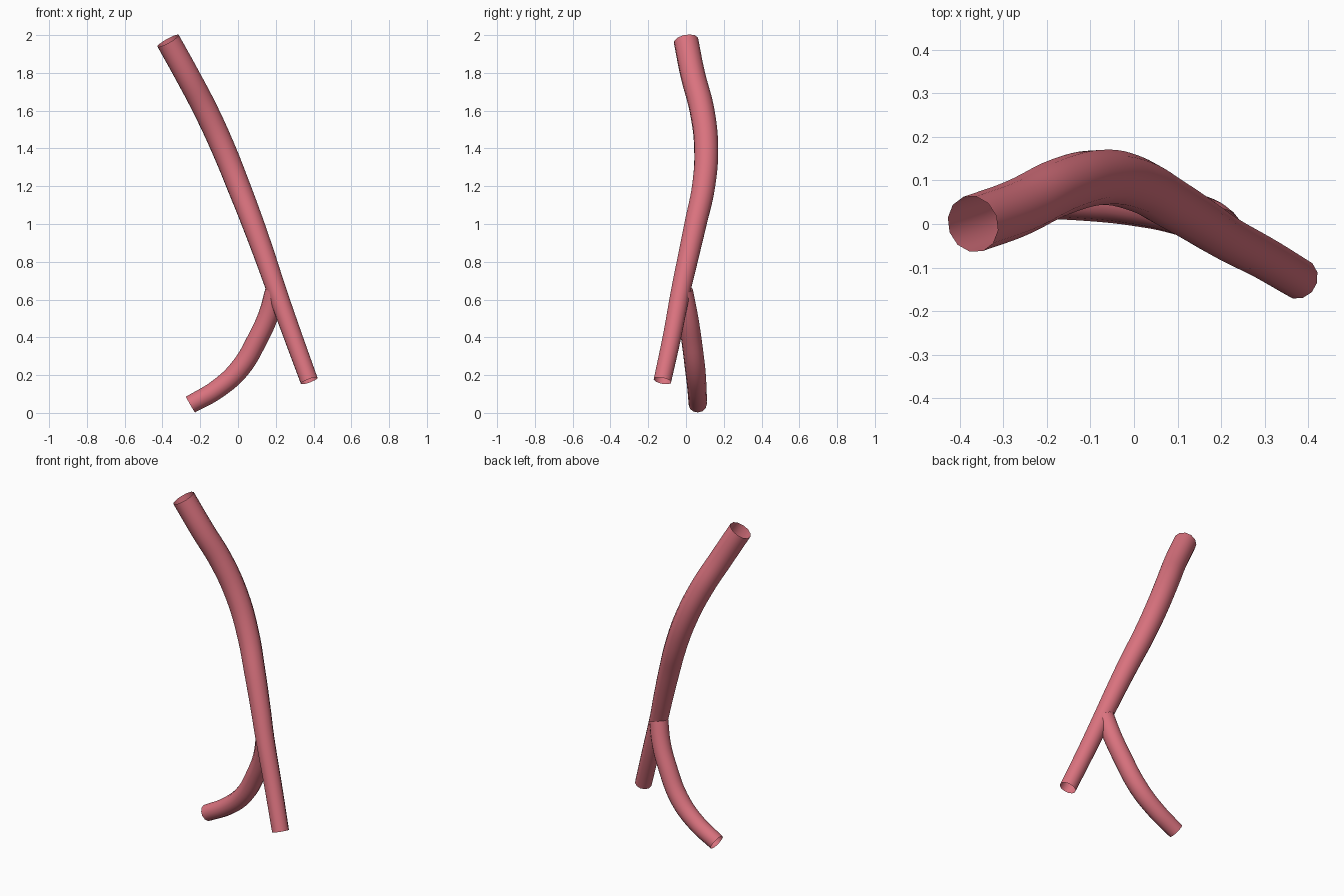
import bpy
import math

cube = bpy.data.objects.get("Cube")
if cube:
    bpy.data.objects.remove(cube, do_unlink=True)

# Soft red surface
red = bpy.data.materials.new("soft_red")
red.use_nodes = True
color = (0.70, 0.17, 0.21, 1.0)
red.diffuse_color = color
red.node_tree.nodes["Principled BSDF"].inputs["Base Color"].default_value = color


def tube(name, path):
    """Open, tapered twelve-sided tube through (x, y, z, radius) points."""
    curve = bpy.data.curves.new(name, "CURVE")
    curve.dimensions = "3D"
    curve.bevel_depth = 1.0
    curve.bevel_resolution = 4
    curve.resolution_u = 6
    curve.use_fill_caps = False
    spline = curve.splines.new("BEZIER")
    spline.bezier_points.add(len(path) - 1)
    for point, (x, y, z, radius) in zip(spline.bezier_points, path):
        point.co = (x, y, z)
        point.radius = radius
        point.handle_left_type = point.handle_right_type = "AUTO"
    obj = bpy.data.objects.new(name, curve)
    bpy.context.collection.objects.link(obj)

    # Turn the curve into a smooth mesh
    bpy.ops.object.select_all(action="DESELECT")
    obj.select_set(True)
    bpy.context.view_layer.objects.active = obj
    bpy.ops.object.convert(target="MESH")
    obj = bpy.context.object
    obj.data.materials.clear()
    obj.data.materials.append(red)
    bpy.ops.object.shade_smooth_by_angle(angle=math.radians(40))
    return obj


# Long trunk, widest at its upper end
tube("main_tube", [
    (-0.37, 0.0, 1.97, 0.066),
    (-0.27, 0.036, 1.79, 0.066),
    (-0.17, 0.085, 1.6, 0.066),
    (-0.078, 0.107, 1.4, 0.065),
    (0.003, 0.093, 1.2, 0.063),
    (0.08, 0.05, 1.0, 0.06),
    (0.152, 0.006, 0.8, 0.056),
    (0.2, -0.025, 0.66, 0.053),
    (0.293, -0.075, 0.4, 0.05),
    (0.377, -0.125, 0.17, 0.048),
])

# Short side branch curving away from the trunk
tube("branch_tube", [
    (0.197, -0.017, 0.645, 0.054),
    (0.162, 0.008, 0.52, 0.054),
    (0.108, 0.027, 0.4, 0.054),
    (0.01, 0.048, 0.235, 0.054),
    (-0.108, 0.058, 0.127, 0.051),
    (-0.252, 0.062, 0.044, 0.048),
])
